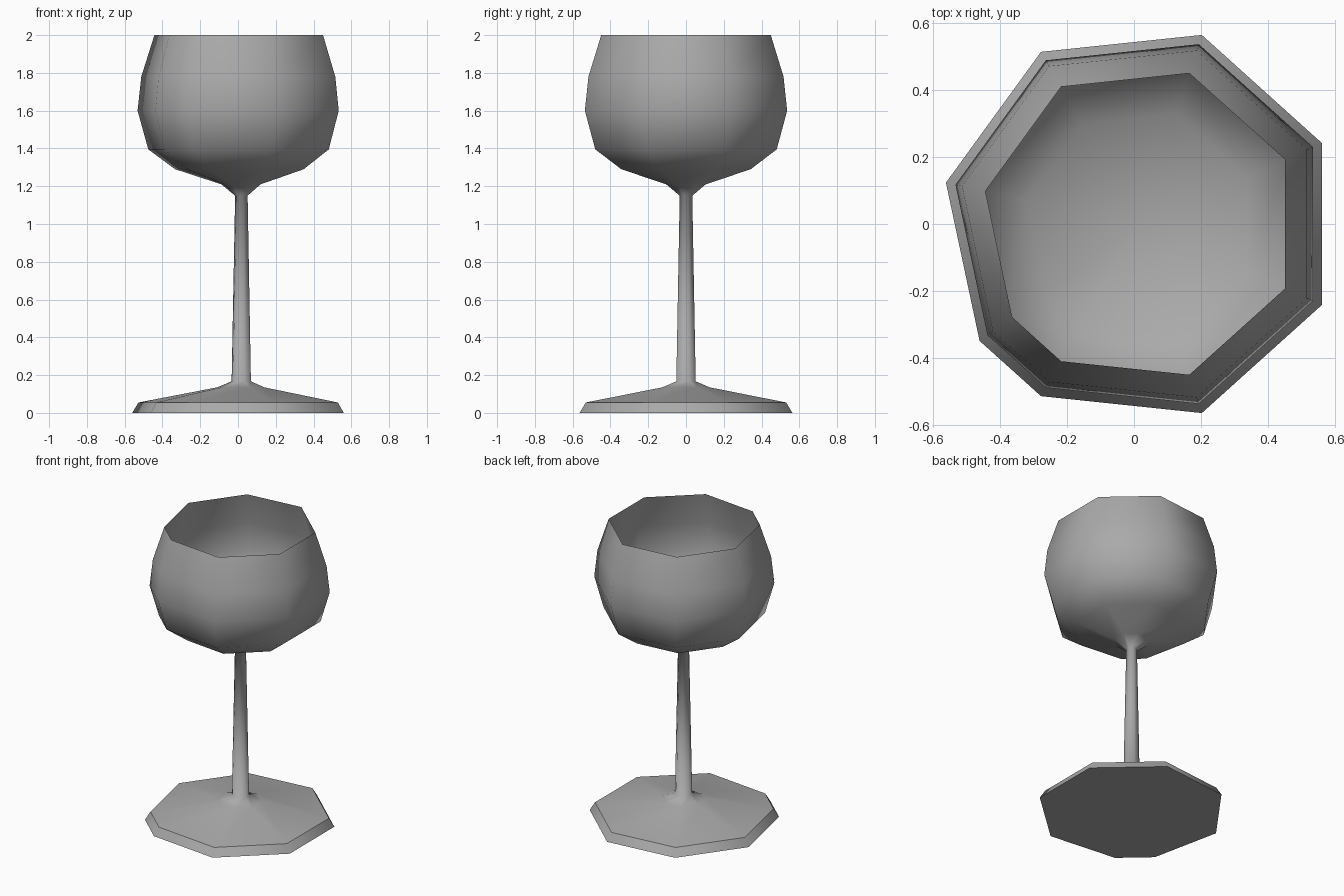
import bpy
import bmesh
import math

cube = bpy.data.objects.get("Cube")
if cube:
    bpy.data.objects.remove(cube, do_unlink=True)

# Uneven eight-sided cross-section shared by every part
ANGLES = [math.radians(a) for a in (24, 72, 120, 168, 216, 240, 288, 336)]
AXIS_X = 0.019

glass = bpy.data.materials.new("grey glass")
glass.use_nodes = True
glass.diffuse_color = (0.4, 0.4, 0.4, 1)
glass.node_tree.nodes["Principled BSDF"].inputs["Base Color"].default_value = (0.4, 0.4, 0.4, 1)


def lathe(name, profile, sharp=(), cap=False, inward=False):
    """Stack rings of (radius, height); radius 0 closes the surface to a point."""
    bm = bmesh.new()
    rings = []
    for r, z in profile:
        count = ANGLES if r > 0 else ANGLES[:1]
        rings.append([bm.verts.new((AXIS_X + r * math.cos(a), r * math.sin(a), z)) for a in count])
    n = len(ANGLES)
    for low, high in zip(rings, rings[1:]):
        for i in range(n):
            j = (i + 1) % n
            if len(low) == 1:
                bm.faces.new((low[0], high[j], high[i]))
            else:
                bm.faces.new((low[i], low[j], high[j], high[i]))
    if cap:
        bm.faces.new(rings[0][::-1])
    for f in bm.faces:
        f.smooth = True
    if inward:
        bmesh.ops.reverse_faces(bm, faces=bm.faces[:])
    # Crisp edges around chosen rings
    for k in sharp:
        for i in range(n):
            bm.edges.get((rings[k][i], rings[k][(i + 1) % n])).smooth = False
    mesh = bpy.data.meshes.new(name)
    bm.to_mesh(mesh)
    bm.free()
    mesh.materials.append(glass)
    obj = bpy.data.objects.new(name, mesh)
    bpy.context.collection.objects.link(obj)
    return obj


# Foot, stem and bowl are one continuous blown surface
foot = [(0.592, 0), (0.558, 0.055), (0.133, 0.135), (0.054, 0.167)]
bowl = [(0.035, 1.15), (0.11, 1.21), (0.36, 1.29), (0.505, 1.395),
        (0.563, 1.6), (0.543, 1.78), (0.472, 2)]
lathe("goblet_body", foot + bowl, sharp=(0, 1), cap=True)

# Thin lining of the bowl, meeting the body at the rim
lining = [(0, 1.24), (0.345, 1.308), (0.488, 1.405), (0.55, 1.6), (0.532, 1.78), (0.472, 2)]
lathe("bowl_lining", lining, inward=True)
